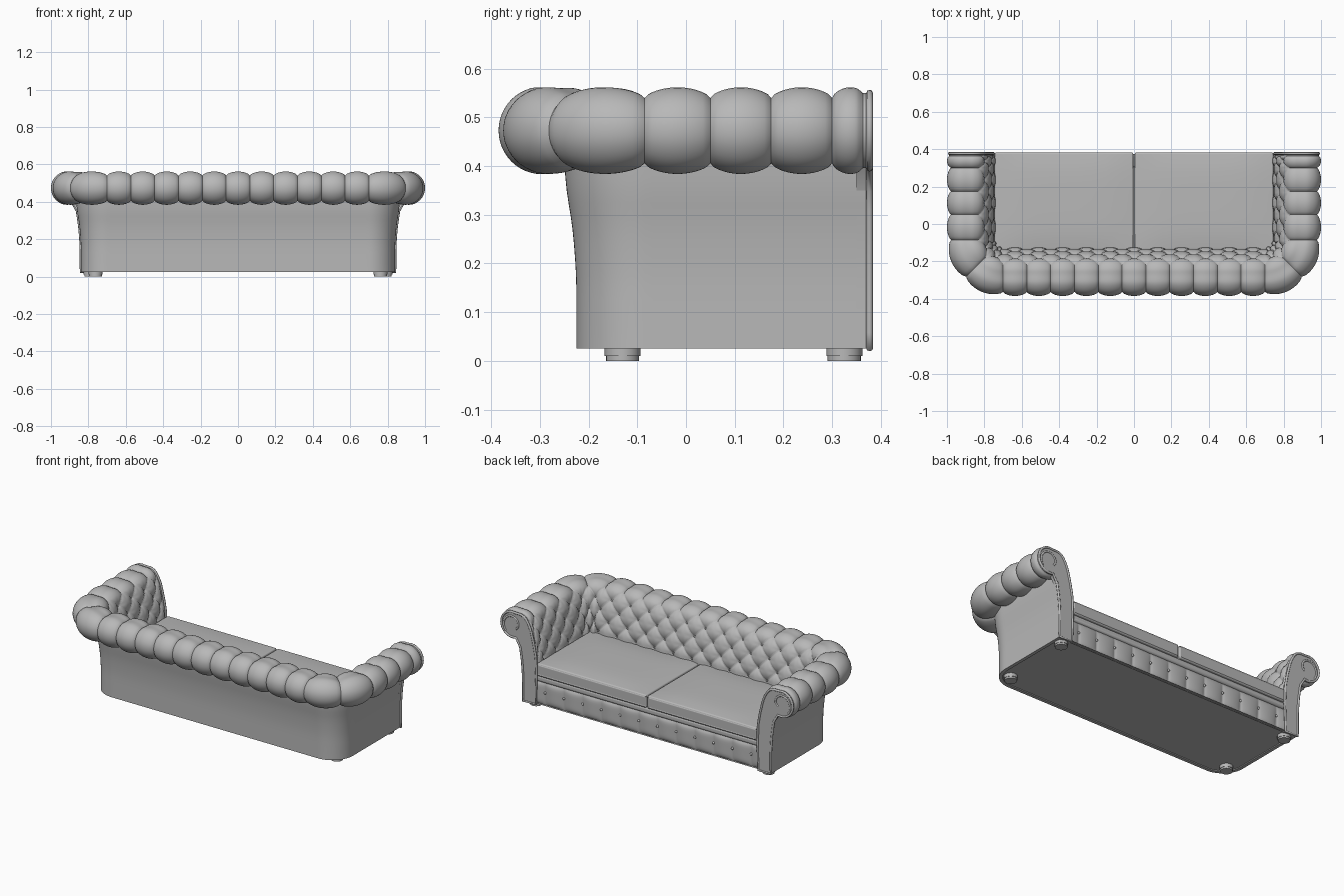
import bpy, bmesh, math
from mathutils import Vector, Matrix

cube = bpy.data.objects.get("Cube")
if cube:
    bpy.data.objects.remove(cube, do_unlink=True)

leather = bpy.data.materials.new("grey_leather")
leather.use_nodes = True
grey = (0.48, 0.48, 0.48, 1)
leather.diffuse_color = grey
leather.node_tree.nodes["Principled BSDF"].inputs["Base Color"].default_value = grey

SEGS = 21                      # tufted segments between the two arm ends
CX, CY = 0.70, -0.085          # centre of the corner bends
ARM_Y = [0.375, 0.30, 0.175, 0.05, CY]


def finish(name, bm, angle=40, bevel=0):
    bmesh.ops.recalc_face_normals(bm, faces=bm.faces)
    mesh = bpy.data.meshes.new(name)
    bm.to_mesh(mesh)
    bm.free()
    ob = bpy.data.objects.new(name, mesh)
    bpy.context.collection.objects.link(ob)
    mesh.materials.append(leather)
    bpy.ops.object.select_all(action="DESELECT")
    ob.select_set(True)
    bpy.context.view_layer.objects.active = ob
    if bevel:
        mod = ob.modifiers.new("soft_edges", "BEVEL")
        mod.width, mod.segments, mod.limit_method = bevel, 4, "ANGLE"
        mod.angle_limit = math.radians(50)
    bpy.ops.object.shade_smooth_by_angle(angle=math.radians(angle))
    return ob


def plan(s):
    """Spine point and outward direction for segment number s around the U."""
    t, side = (s, 1) if s <= SEGS / 2 else (SEGS - s, -1)
    if t < 3:
        i = min(int(t + 1), 3)
        f = t + 1 - i
        return Vector((side * CX, ARM_Y[i] * (1 - f) + ARM_Y[i + 1] * f, 0)), Vector((side, 0, 0))
    if t < 5:
        a = (t - 3) * math.pi / 4
        return Vector((side * CX, CY, 0)), Vector((side * math.cos(a), -math.sin(a), 0))
    x = CX * (1 - (t - 5) / ((SEGS - 10) / 2))
    return Vector((side * x, CY, 0)), Vector((0, -1, 0))


def spline(pts, t):
    """Smooth curve through 2D control points, t counted in points."""
    i = min(max(int(t), 0), len(pts) - 2)
    f = t - i
    p = [Vector(pts[min(max(k, 0), len(pts) - 1)]) for k in range(i - 1, i + 3)]
    return 0.5 * (2 * p[1] + (p[2] - p[0]) * f + (2 * p[0] - 5 * p[1] + 4 * p[2] - p[3]) * f * f
                  + (3 * p[1] - p[0] - 3 * p[2] + p[3]) * f ** 3)


def offset_point(pts, t, depth):
    p = spline(pts, t)
    tan = (spline(pts, t + 0.02) - spline(pts, t - 0.02)).normalized()
    return p + Vector((-tan.y, tan.x)) * depth


def grid(bm, rows):
    verts = [[bm.verts.new(p) for p in row] for row in rows]
    for a, b in zip(verts, verts[1:]):
        for k in range(len(a) - 1):
            bm.faces.new((a[k], a[k + 1], b[k + 1], b[k]))


def sweep(name, pts, ts, steps, depth, angle):
    bm = bmesh.new()
    rows = []
    for n in range((SEGS + 2) * steps + 1):
        s = -1 + n / steps
        base, out = plan(s)
        row = []
        for t in ts:
            q = offset_point(pts, t, depth(s, t))
            row.append(base + out * q.x + Vector((0, 0, q.y)))
        rows.append(row)
    grid(bm, rows)
    return finish(name, bm, angle)


# Padding profile: distance from spine and height, roll first then inner face
roll_c, roll_r = Vector((0.21, 0.473)), 0.09
padding = [(0.14, 0.40)]
padding += [tuple(roll_c + roll_r * Vector((math.cos(a), math.sin(a))))
            for a in (math.radians(d) for d in range(-105, 106, 30))]
padding += [(0.15, 0.558)]
ROW0 = len(padding)
padding += [(0.115, 0.538), (0.083, 0.485), (0.064, 0.42), (0.05, 0.355), (0.04, 0.29), (0.035, 0.20)]


def tuft(s, t):
    t -= ROW0
    if t <= 0:
        h = abs(math.sin(math.pi * s))
    else:
        p = abs(math.sin(math.pi * (s + t / 2)))
        q = abs(math.sin(math.pi * (s - t / 2)))
        h = 0.6 * math.sqrt(p * q) + 0.4 * max(p, q)
    end = min(1, max(0, min(s + 1, SEGS + 1 - s)) / 0.3)
    depth = 0.022 + 0.008 * min(max(t, 0), 1)
    return depth * (1 - h ** 0.6 * math.sqrt(end))


# Tufted roll, back and arms
ts = [k / 4 for k in range(ROW0 * 4)]
ts += [ROW0 + k / 9 for k in range(5 * 9 + 1)]
sweep("tufted_padding", padding, ts, 18, tuft, 60)

# Tuft buttons
bm = bmesh.new()
for t in range(5):
    for n in range(SEGS + 1):
        s = n + 0.5 * (t % 2)
        if s > SEGS:
            continue
        base, out = plan(s)
        q = offset_point(padding, ROW0 + t, 0.027)
        loc = base + out * q.x + Vector((0, 0, q.y))
        bmesh.ops.create_uvsphere(bm, u_segments=8, v_segments=5, radius=0.007,
                                  matrix=Matrix.Translation(loc))
finish("padding_buttons", bm)

# Outer shell with a turned-in lower hem
shell = [(0.165, 0.41), (0.16, 0.35), (0.148, 0.27), (0.141, 0.18), (0.14, 0.10), (0.14, 0.025)]
body = sweep("outer_shell", shell, [k / 3 for k in range(16)], 8, lambda s, t: 0, 40)
hem = sweep("shell_hem", [(0.14, 0.025), (0.12, 0.025), (0.118, 0.035)], [0, 1, 2], 8, lambda s, t: 0, 30)

# Underside plate
bm = bmesh.new()
outline = []
for n in range((SEGS + 2) * 4 + 1):
    base, out = plan(-1 + n / 4)
    outline.append(bm.verts.new(base + out * 0.135 + Vector((0, 0, 0.03))))
bm.faces.new(outline)
finish("underside", bm)


def box(name, x0, x1, y0, y1, z0, z1, bevel, crown=0):
    bm = bmesh.new()
    bmesh.ops.create_cube(bm, size=2)
    if crown:
        bmesh.ops.subdivide_edges(bm, edges=bm.edges, cuts=9, use_grid_fill=True)
    for v in bm.verts:
        x, y, z = v.co
        rise = crown * (1 - x ** 4) * (1 - y ** 4) if z > 0.99 else 0
        v.co = ((x0 + x1) / 2 + x * (x1 - x0) / 2, (y0 + y1) / 2 + y * (y1 - y0) / 2,
                (z0 + z1) / 2 + z * (z1 - z0) / 2 + rise)
    return finish(name, bm, 45, bevel)


def piping(name, pts, radius, closed=True):
    cu = bpy.data.curves.new(name, "CURVE")
    cu.dimensions = "3D"
    cu.bevel_depth, cu.bevel_resolution = radius, 2
    sp = cu.splines.new("POLY")
    sp.points.add(len(pts) - 1)
    for p, co in zip(sp.points, pts):
        p.co = (*co, 1)
    sp.use_cyclic_u = closed
    cu.materials.append(leather)
    ob = bpy.data.objects.new(name, cu)
    bpy.context.collection.objects.link(ob)


# Seat base, front rail and cushions
box("seat_base", -0.77, 0.77, -0.16, 0.355, 0.035, 0.20, 0)
box("front_rail", -0.76, 0.76, 0.30, 0.374, 0.165, 0.205, 0.014)
for side, name in ((1, "left"), (-1, "right")):
    xs = sorted((side * 0.004, side * 0.745))
    box(name + "_cushion", *xs, -0.14, 0.382, 0.203, 0.282, 0.022, 0.012)

# Padded front panel with vertical seams
PITCH = 0.127


def panel_y(x, t):
    seam = abs(math.sin(math.pi * (x / PITCH + 0.5))) ** 0.6
    return 0.360 + 0.014 * (1 - (1 - seam) * (1 - 0.5 * t)) * (1 - (2 * t - 1) ** 6)


bm = bmesh.new()
grid(bm, [[(x, panel_y(x, k / 12), 0.026 + 0.144 * k / 12) for k in range(13)]
          for x in (PITCH * n / 16 for n in range(-96, 97))])
finish("front_panel", bm, 60)
bm = bmesh.new()
for n in range(12):
    x = PITCH * (n - 5.5)
    bmesh.ops.create_uvsphere(bm, u_segments=8, v_segments=5, radius=0.008,
                              matrix=Matrix.Translation((x, 0.366, 0.105)))
finish("front_buttons", bm)

# Arm fronts with piped edge and scroll
edge = [offset_point(padding, 1 + k / 4, 0.012) for k in range((ROW0 + 3) * 4)]
edge += [Vector((0.05, 0.20)), Vector((0.055, 0.026))]
edge += [spline(shell, 5 - k / 2) for k in range(9)]
scroll = [roll_c + Vector((math.cos(a), math.sin(a))) * (0.062 - 0.008 * a)
          for a in (k * math.pi / 12 for k in range(-12, 25))]
scroll = [Vector((0.095, 0.03)), Vector((0.10, 0.25)), Vector((0.115, 0.37))] + scroll[::-1][9:28]
for side, name in ((1, "left"), (-1, "right")):
    bm = bmesh.new()
    face = bm.faces.new([bm.verts.new((side * (CX + p.x), 0.35, p.y)) for p in edge])
    ext = bmesh.ops.extrude_face_region(bm, geom=[face])
    moved = [g for g in ext["geom"] if isinstance(g, bmesh.types.BMVert)]
    bmesh.ops.translate(bm, verts=moved, vec=(0, 0.028, 0))
    finish(name + "_arm_front", bm)
    piping(name + "_arm_piping", [(side * (CX + p.x), 0.377, p.y) for p in edge], 0.007)
    piping(name + "_arm_scroll", [(side * (CX + p.x), 0.377, p.y) for p in scroll[3:]], 0.006, False)

# Feet
for x, y, where in ((0.762, -0.13, "back"), (0.788, 0.325, "front")):
    for side, name in ((1, "left"), (-1, "right")):
        bm = bmesh.new()
        for r, z, h in ((0.034, 0.005, 0.01), (0.037, 0.021, 0.022)):
            bmesh.ops.create_cone(bm, cap_ends=True, segments=24, radius1=r, radius2=r, depth=h,
                                  matrix=Matrix.Translation((side * x, y, z)))
        finish(f"{name}_{where}_foot", bm)
